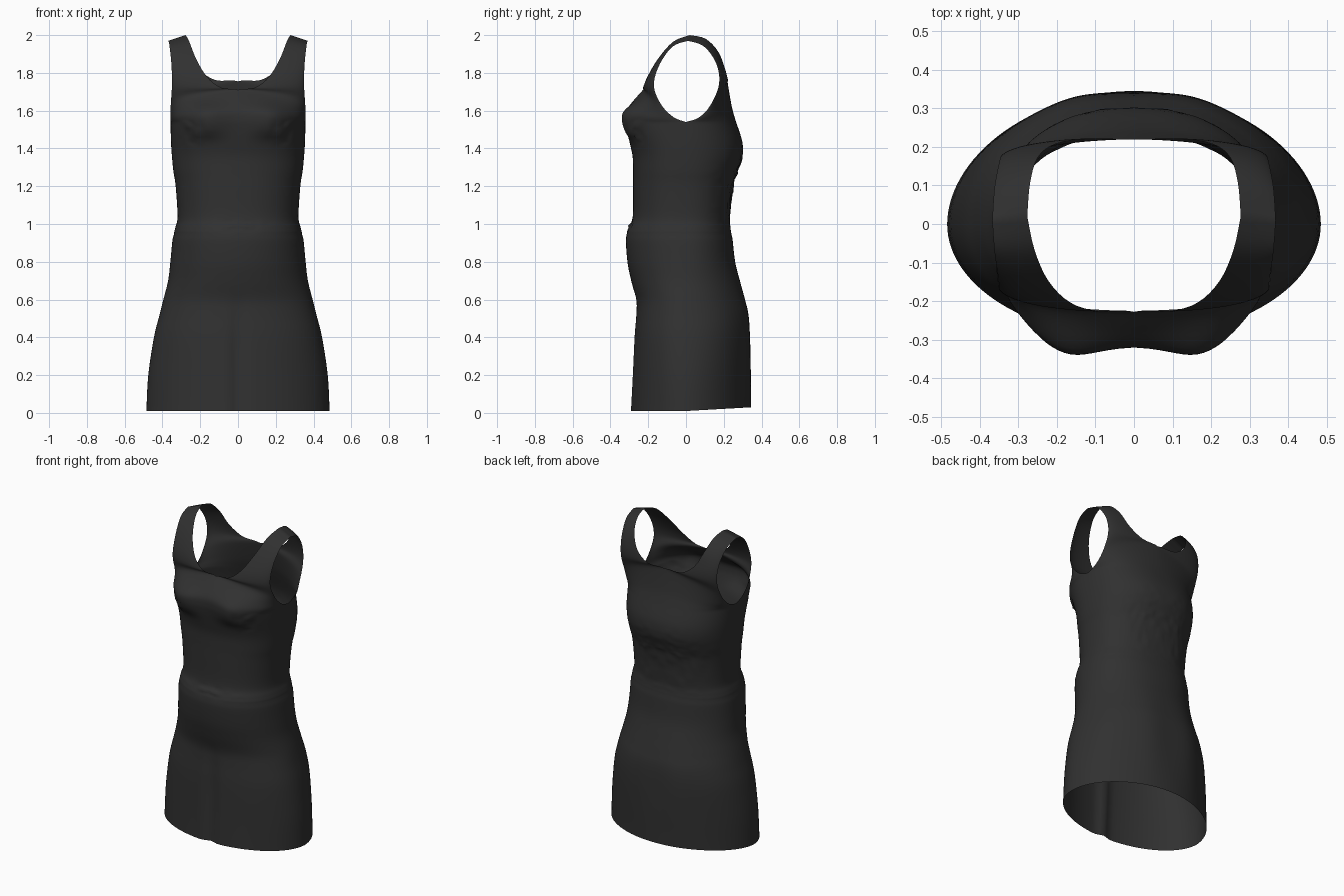
import bpy, bmesh, math
from mathutils import Vector, noise

if "Cube" in bpy.data.objects:
    bpy.data.objects.remove(bpy.data.objects["Cube"])

COLS = 30


def spline(pts, t):
    """Point on a smooth curve through pts, t from 0 to 1."""
    n = len(pts) - 1
    i = min(int(t * n), n - 1)
    f = t * n - i
    a, b, c, d = (Vector(pts[min(max(j, 0), n)]) for j in range(i - 1, i + 3))
    return 0.5 * (2 * b + (c - a) * f + (2 * a - 5 * b + 4 * c - d) * f ** 2
                  + (3 * b - a - 3 * c + d) * f ** 3)


def hump(x, z, cx, cz, wx, wz, power=2):
    return math.exp(-((x - cx) / wx) ** 2 - abs((z - cz) / wz) ** power)


def squareness(z, front):
    """Exponent of the section curve: 1 is an ellipse, lower is squarer."""
    rise = min(1, max(0, (z - 0.6) / 0.4))
    thigh = math.exp(-((z - 0.48) / 0.24) ** 2)
    if front:
        return 1 - 0.14 * rise - 0.08 * thigh - 0.1 * math.exp(-((z - 1.55) / 0.12) ** 2)
    return 1.05 - 0.17 * rise - 0.13 * thigh


def sculpt(p, front, u):
    """Bust, skirt dent, waist seam and gathered cloth, fading at the side seam."""
    x, y, z = p
    n = noise.noise(Vector((x * 28, z * 40, 3.0)))
    fade = 1 - u ** 4
    if front:
        dy = -0.036 * hump(x, z, 0.18, 1.55, 0.1, 0.09, 4)
        dy -= 0.025 * n * hump(x, z, 0.24, 1.49, 0.07, 0.05)
        dy -= 0.015 * n * hump(x, z, 0.0, 0.99, 0.12, 0.03)
        dy += 0.02 * math.exp(-(x / 0.035) ** 2) * min(1, max(0, (0.65 - z) / 0.3))
    else:
        dy = 0.008 * hump(x, z, 0.15, 0.4, 0.09, 0.3)
        dy += 0.014 * n * hump(x, z, 0.05, 1.2, 0.2, 0.15)
        z += 0.06 * y * max(0, 1 - z / 0.2)
    seam = 1 - 0.01 * math.exp(-((z - 0.945) / 0.012) ** 2)
    return Vector((x * seam, (y + dy * fade) * seam, z))


def row(inner, outer, bow, k, front):
    """One strip of points from the centre or neckline out to the side or armhole."""
    pts = []
    for c in range(COLS + 1):
        u = c / COLS
        s = max(0.0, math.sin(u * math.pi / 2)) ** k
        q = max(0.0, math.cos(u * math.pi / 2)) ** k if c < COLS else 0.0
        fx = bow * s + (1 - bow) * u
        fy = bow * q + (1 - bow) * (1 - u)
        p = Vector((inner.x + (outer.x - inner.x) * fx,
                    outer.y + (inner.y - outer.y) * fy,
                    inner.z + (outer.z - inner.z) * u))
        pts.append(sculpt(p, front, u))
    return pts


# Body sections: height, half width, front depth, back depth
body = [(0.01, .485, .295, .345), (.2, .475, .285, .343), (.4, .445, .275, .338),
        (.52, .415, .265, .33), (.6, .395, .265, .312), (.7, .37, .29, .285),
        (.8, .358, .31, .26), (.93, .345, .318, .245), (.98, .332, .303, .235),
        (1.04, .32, .282, .233), (1.2, .33, .28, .25), (1.28, .342, .28, .275),
        (1.36, .35, .283, .30), (1.44, .355, .3, .297), (1.54, .357, .318, .265)]

# Centre line then neckline, and armhole edge, both ending at the shoulder
front_neck = [(0, -.318, 1.54), (0, -.315, 1.6), (0, -.272, 1.66), (0, -.228, 1.71),
              (.09, -.227, 1.722), (.165, -.204, 1.78), (.222, -.148, 1.875),
              (.258, -.068, 1.965), (.277, .02, 2.0)]
front_arm = [(.357, 0, 1.54), (.358, -.065, 1.565), (.356, -.13, 1.63), (.35, -.17, 1.73),
             (.352, -.142, 1.84), (.362, -.072, 1.938), (.368, .01, 1.97)]
back_neck = [(0, .265, 1.54), (0, .245, 1.61), (0, .23, 1.69), (0, .22, 1.755),
             (.12, .222, 1.762), (.205, .207, 1.82), (.25, .172, 1.91),
             (.27, .105, 1.98), (.277, .02, 2.0)]
back_arm = [(.357, 0, 1.54), (.356, .07, 1.565), (.35, .13, 1.63), (.345, .175, 1.74),
            (.35, .16, 1.85), (.362, .095, 1.94), (.368, .01, 1.97)]

bm = bmesh.new()
for front, neck, arm in ((True, front_neck, front_arm), (False, back_neck, back_arm)):
    rows = []
    # Skirt and bodice
    steps = (len(body) - 1) * 5
    for r in range(steps):
        z, w, f, b = spline([Vector(s) for s in body], r / steps)
        rows.append(row(Vector((0, -f if front else b, z)), Vector((w, 0, z)), 1,
                        squareness(z, front), front))
    # Chest or upper back and shoulder strap
    for r in range(33):
        t = r / 32
        inner, outer = spline(neck, t), spline(arm, t)
        inner.x = 0 if t <= 0.375 else max(0, inner.x)
        rows.append(row(inner, outer, 1 - t ** 1.8, squareness(inner.z, front), front))
    grid = [[bm.verts.new(p) for p in pts] for pts in rows]
    for lo, hi in zip(grid, grid[1:]):
        for c in range(COLS):
            quad = (lo[c], lo[c + 1], hi[c + 1], hi[c])
            bm.faces.new(quad if front else quad[::-1])

# Join the side seam and shoulder seam
bmesh.ops.remove_doubles(bm, verts=bm.verts, dist=0.0005)
mesh = bpy.data.meshes.new("dress")
bm.to_mesh(mesh)
bm.free()
dress = bpy.data.objects.new("dress", mesh)
bpy.context.collection.objects.link(dress)

cloth = bpy.data.materials.new("black cloth")
cloth.diffuse_color = (0.03, 0.03, 0.03, 1)
cloth.use_nodes = True
cloth.node_tree.nodes["Principled BSDF"].inputs["Base Color"].default_value = cloth.diffuse_color
mesh.materials.append(cloth)

# Left half
mirror = dress.modifiers.new("mirror", 'MIRROR')
mirror.use_clip = True
mirror.merge_threshold = 0.001

bpy.context.view_layer.objects.active = dress
dress.select_set(True)
bpy.ops.object.shade_smooth_by_angle(angle=math.radians(50))
